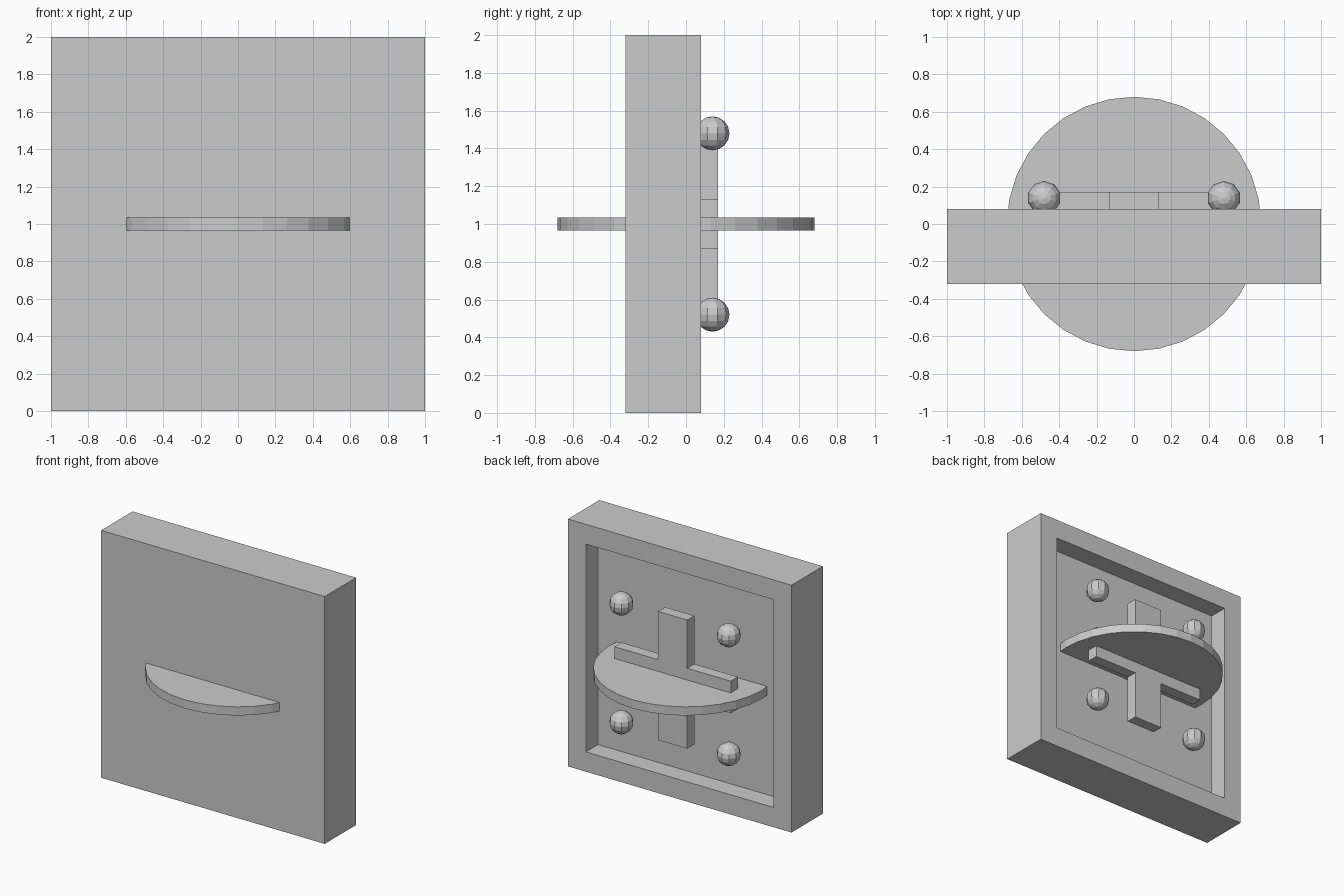
import bpy, bmesh
from mathutils import Matrix, Vector

if "Cube" in bpy.data.objects:
    bpy.data.objects.remove(bpy.data.objects["Cube"])


def finish(name, bm):
    bmesh.ops.recalc_face_normals(bm, faces=bm.faces)
    mesh = bpy.data.meshes.new(name)
    bm.to_mesh(mesh)
    bm.free()
    obj = bpy.data.objects.new(name, mesh)
    bpy.context.collection.objects.link(obj)
    return obj


# Square tray: solid slab with a recess in its back face
bm = bmesh.new()
bmesh.ops.create_cube(bm, size=1, matrix=Matrix.Translation((0, -0.12, 1)) @ Matrix.Diagonal((2, 0.4, 2, 1)))
back = max(bm.faces, key=lambda f: f.calc_center_median().y)
bmesh.ops.inset_region(bm, faces=[back], thickness=0.16, use_even_offset=True)
floor = bmesh.ops.extrude_discrete_faces(bm, faces=[back])["faces"]
bmesh.ops.translate(bm, verts=floor[0].verts, vec=(0, -0.155, 0))
finish("recessed_tray", bm)

# Horizontal disc passing through the tray
bm = bmesh.new()
bmesh.ops.create_cone(bm, cap_ends=True, segments=32, radius1=0.68, radius2=0.68, depth=0.07,
                      matrix=Matrix.Translation((0, 0, 1)))
finish("disc", bm)

# Plus-shaped cross in front of the recess
a, b = 0.13, 0.52
quarter = [(b, -a), (b, a), (a, a)]
outline = []
for _ in range(4):
    outline += quarter
    quarter = [(-z, x) for x, z in quarter]
bm = bmesh.new()
face = bm.faces.new([bm.verts.new((x, 0.08, z + 1)) for x, z in outline])
extruded = bmesh.ops.extrude_face_region(bm, geom=[face])["geom"]
bmesh.ops.translate(bm, vec=(0, 0.09, 0), verts=[v for v in extruded if isinstance(v, bmesh.types.BMVert)])
finish("cross", bm)

# Four low-poly corner studs
for sx, side in ((-1, "left"), (1, "right")):
    for sz, level in ((-1, "lower"), (1, "upper")):
        bm = bmesh.new()
        bmesh.ops.create_uvsphere(bm, u_segments=10, v_segments=8, radius=0.09,
                                  matrix=Matrix.Translation(Vector((0.48 * sx, 0.14, 1 + 0.48 * sz))))
        finish(f"stud_{level}_{side}", bm)
